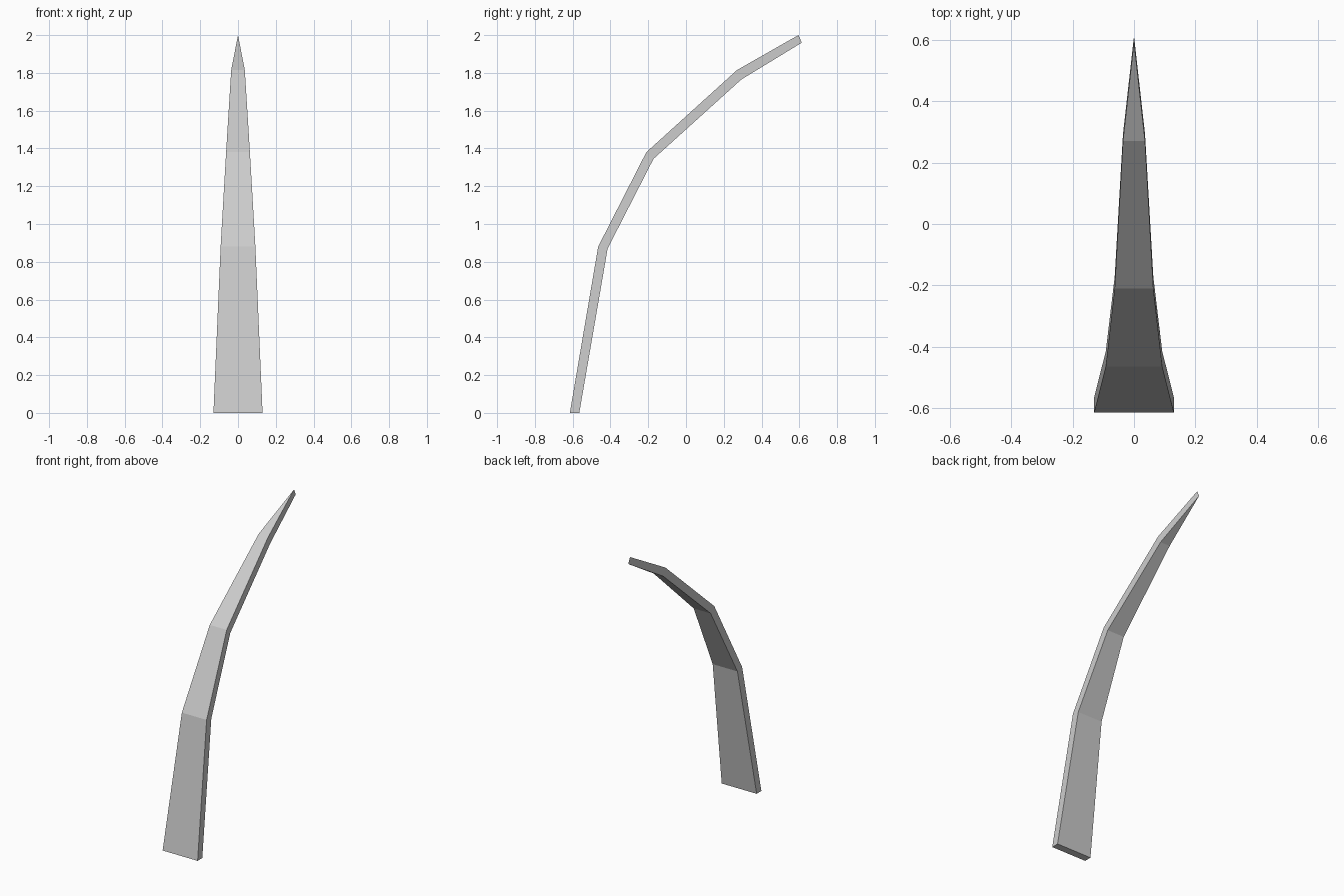
import bpy
import bmesh

cube = bpy.data.objects.get("Cube")
if cube:
    bpy.data.objects.remove(cube, do_unlink=True)

# Plain grey material
grey = bpy.data.materials.new("light_grey")
grey.use_nodes = True
colour = (0.6, 0.6, 0.6, 1)
grey.diffuse_color = colour
grey.node_tree.nodes["Principled BSDF"].inputs["Base Color"].default_value = colour

# Stations up the blade: half width, front (y, z), back (y, z)
stations = [
    (0.13, (-0.615, 0.0), (-0.565, 0.0)),
    (0.092, (-0.465, 0.88), (-0.415, 0.87)),
    (0.063, (-0.21, 1.38), (-0.172, 1.345)),
    (0.036, (0.27, 1.815), (0.293, 1.765)),
]
tip_front, tip_back = (0.595, 2.0), (0.613, 1.96)

bm = bmesh.new()


def ring(half, front, back):
    """Four corners: front left, front right, back right, back left."""
    corners = ((half, front), (-half, front), (-half, back), (half, back))
    return [bm.verts.new((x, *p)) for x, p in corners]


# Bent, tapering slab
rings = [ring(*s) for s in stations]
bm.faces.new(rings[0])
for low, high in zip(rings, rings[1:]):
    for i in range(4):
        j = (i + 1) % 4
        bm.faces.new((low[i], low[j], high[j], high[i]))

# Wedge tip closing to a short edge
front = bm.verts.new((0, *tip_front))
back = bm.verts.new((0, *tip_back))
fl, fr, br, bl = rings[-1]
for face in ((fl, fr, front), (fr, br, back, front),
             (br, bl, back), (bl, fl, front, back)):
    bm.faces.new(face)

bmesh.ops.recalc_face_normals(bm, faces=bm.faces[:])
mesh = bpy.data.meshes.new("curved_blade")
bm.to_mesh(mesh)
bm.free()
mesh.materials.append(grey)
blade = bpy.data.objects.new("curved_blade", mesh)
bpy.context.collection.objects.link(blade)
